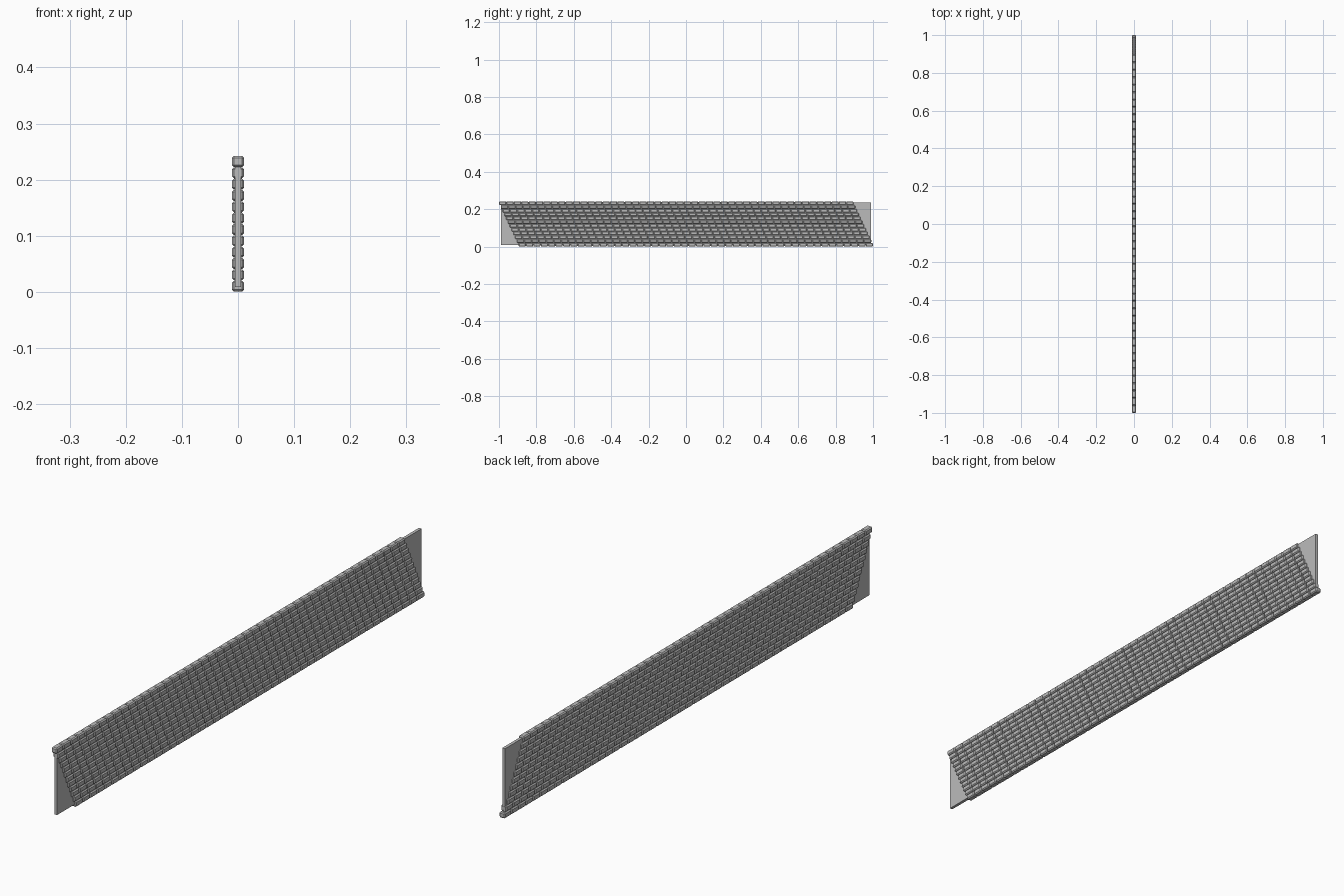
import bpy
import bmesh

cube = bpy.data.objects.get("Cube")
if cube:
    bpy.data.objects.remove(cube, do_unlink=True)

ROWS, COUNT = 12, 48
PITCH, RISE, SHIFT = 0.0395, 0.0202, 0.0095
BRICK = (0.0216, 0.0385, 0.0195)

stone = bpy.data.materials.new("light_grey_stone")
stone.use_nodes = True
grey = (0.5, 0.5, 0.5, 1)
stone.diffuse_color = grey
stone.node_tree.nodes["Principled BSDF"].inputs["Base Color"].default_value = grey


def box(name, size, centre, bevel=0):
    """Box with optional chamfered edges."""
    bm = bmesh.new()
    bmesh.ops.create_cube(bm, size=1)
    bmesh.ops.scale(bm, vec=size, verts=bm.verts)
    if bevel:
        bmesh.ops.bevel(bm, geom=bm.edges[:], offset=bevel, segments=1,
                        affect='EDGES', profile=0.5)
    mesh = bpy.data.meshes.new(name)
    bm.to_mesh(mesh)
    bm.free()
    mesh.materials.append(stone)
    obj = bpy.data.objects.new(name, mesh)
    obj.location = centre
    bpy.context.collection.objects.link(obj)
    return obj


# Thin mortar slab through the middle of the wall
box("mortar_slab", (0.0105, 1.98, 0.228), (0, 0, 0.123))

# Brick courses, each stepped back from the one below
for row in range(ROWS):
    start = -0.8955 - row * SHIFT + PITCH / 2
    course = box(f"brick_course_{row + 1}", BRICK,
                 (0, start, RISE * (row + 0.5)), 0.0035)
    array = course.modifiers.new("repeat", 'ARRAY')
    array.count = COUNT
    array.use_relative_offset = False
    array.use_constant_offset = True
    array.constant_offset_displace = (0, PITCH, 0)
